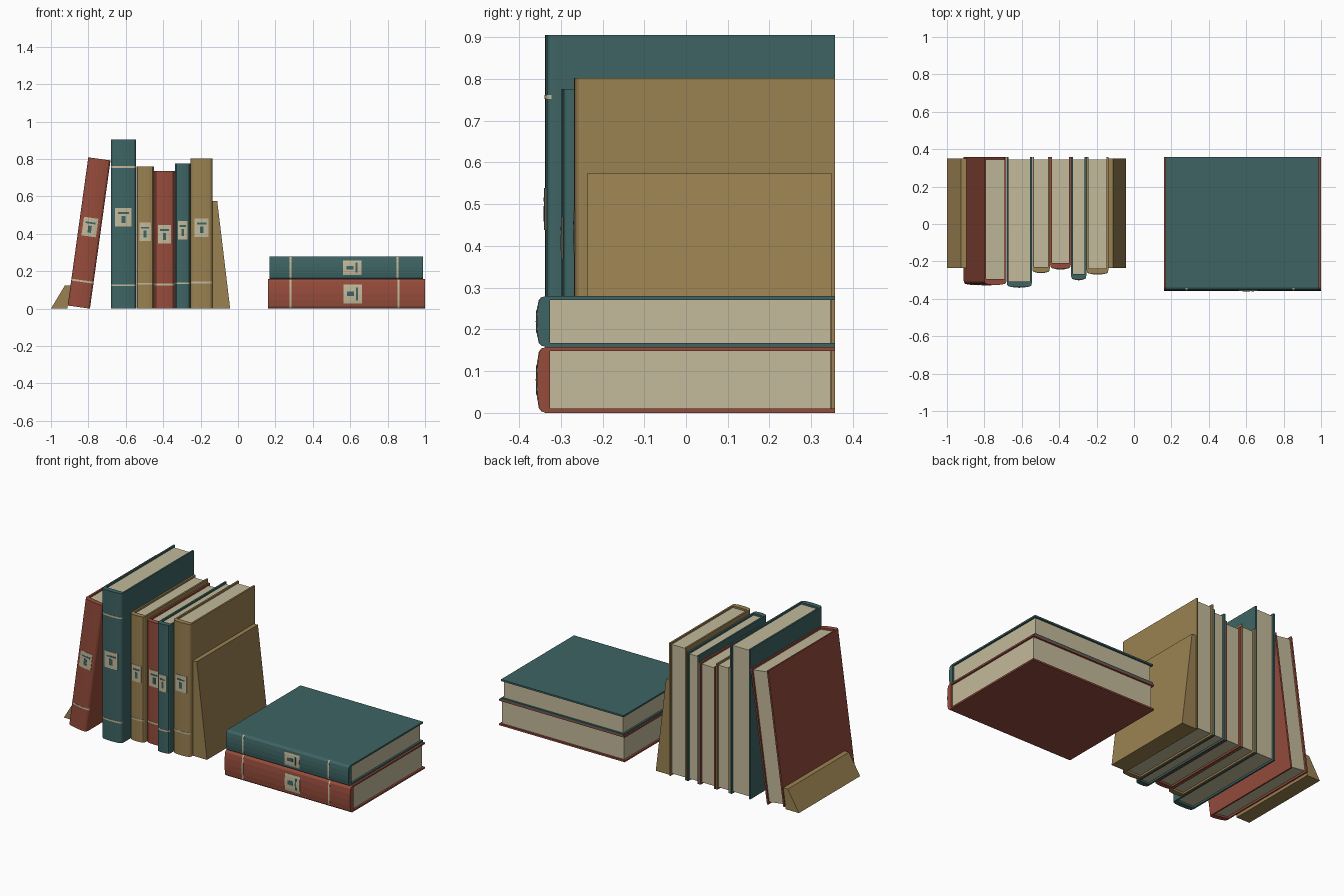
import bpy, math

if "Cube" in bpy.data.objects:
    bpy.data.objects.remove(bpy.data.objects["Cube"])


def srgb(h):
    c = [int(h[i:i + 2], 16) / 255 for i in (0, 2, 4)]
    return [v / 12.92 if v <= 0.04045 else ((v + 0.055) / 1.055) ** 2.4 for v in c] + [1]


def material(name, h):
    m = bpy.data.materials.new(name)
    m.diffuse_color = srgb(h)
    m.use_nodes = True
    m.node_tree.nodes["Principled BSDF"].inputs["Base Color"].default_value = m.diffuse_color
    return m


teal = material("teal cloth", "3e6464")
red = material("red cloth", "964c3c")
khaki = material("khaki cloth", "9a8151")
cream = material("cream paper", "c3ba9b")

BOARD = 0.01     # cover thickness
LIP = 0.011      # how far the covers overhang the pages
BULGE = 0.021    # rounding depth of the spine
CURVE = [(-1, 0), (-0.95, 0.45), (-0.84, 0.75), (-0.45, 0.94), (0, 1),
         (0.45, 0.94), (0.84, 0.75), (0.95, 0.45), (1, 0)]


def prism(name, outline, a, b, mat, axis="z"):
    """Extrude an outline from a to b along z (xy outline) or y (xz outline)."""
    n = len(outline)
    put = (lambda p, h: (p[0], p[1], h)) if axis == "z" else (lambda p, h: (p[0], h, p[1]))
    verts = [put(p, h) for h in (a, b) for p in outline]
    faces = [list(range(n))[::-1], list(range(n, 2 * n))]
    faces += [(i, (i + 1) % n, n + (i + 1) % n, n + i) for i in range(n)]
    if axis == "y":
        faces = [list(f)[::-1] for f in faces]
    me = bpy.data.meshes.new(name)
    me.from_pydata(verts, [], faces)
    me.materials.append(mat)
    ob = bpy.data.objects.new(name, me)
    bpy.context.collection.objects.link(ob)
    return ob


def rect(x0, x1, y0, y1):
    return [(x0, y0), (x1, y0), (x1, y1), (x0, y1)]


def bulge(u):
    """Spine rounding at u = -1..1 across the thickness."""
    for (u0, b0), (u1, b1) in zip(CURVE, CURVE[1:]):
        if u <= u1:
            return (b0 + (b1 - b0) * (u - u0) / (u1 - u0)) * BULGE
    return 0


def book(name, mat, thick, height, front, loc, angle, bands, mark):
    """Upright book centred on x, spine towards -y; then tilted about y."""
    h, back = thick / 2, 0.357
    hinge = front + BULGE
    parts = []

    def patch(part, u, z0, z1, lift, m):
        # thin plate following the curve of the spine
        us = [-u] + [c[0] for c in CURVE if -u < c[0] < u] + [u]
        outer = [(v * h, hinge - bulge(v) - lift) for v in us]
        inner = [(v * h, hinge - bulge(v) + 0.002) for v in reversed(us)]
        parts.append(prism(name + part, outer + inner, z0, z1, m))

    # covers, pages and rounded spine
    for side, s in (("left", -1), ("right", 1)):
        xs = sorted((s * h, s * (h - BOARD)))
        parts.append(prism(f"{name}_{side}_cover", rect(*xs, hinge, back), 0, height, mat))
    inner_y = hinge + 0.01
    parts.append(prism(name + "_pages", rect(-h + BOARD, h - BOARD, inner_y, back - LIP),
                       LIP, height - LIP, cream))
    spine = [(u * h, hinge - b * BULGE) for u, b in CURVE]
    spine += [(h - BOARD, hinge), (h - BOARD, inner_y), (-h + BOARD, inner_y), (-h + BOARD, hinge)]
    parts.append(prism(name + "_spine", spine, 0, height, mat))
    # bands across the spine
    for i, f in enumerate(bands):
        patch(f"_band_{i + 1}", 0.97, f * height - 0.005, f * height + 0.005, 0.0015, cream)
    # label with a bar and a block
    zc = 0.54 * height
    patch("_label", 0.65, zc - 0.05, zc + 0.05, 0.002, cream)
    patch("_label_bar", 0.44, zc + 0.018, zc + 0.027, 0.003, mark)
    patch("_label_block", 0.16, zc - 0.03, zc + 0.007, 0.003, mark)
    for ob in parts:
        ob.location = loc
        ob.rotation_euler = (0, angle, 0)


# row of standing books: name, colour, left, right, height, front, bands
row = [("tall_teal_book", teal, -0.680, -0.546, 0.905, -0.338, (0.138, 0.836)),
       ("first_khaki_book", khaki, -0.544, -0.450, 0.760, -0.260, (0.175,)),
       ("short_red_book", red, -0.448, -0.338, 0.737, -0.240, (0.175,)),
       ("thin_teal_book", teal, -0.336, -0.255, 0.776, -0.298, (0.175,)),
       ("last_khaki_book", khaki, -0.253, -0.137, 0.802, -0.268, (0.175,))]
for name, mat, x0, x1, height, front, bands in row:
    book(name, mat, x1 - x0, height, front, ((x0 + x1) / 2, 0, 0), 0, bands, teal)

# leaning book
tilt = math.radians(7.9)
book("leaning_red_book", red, 0.12, 0.80, -0.326,
     (-0.851, 0, 0.06 * math.sin(tilt)), tilt, (0.175,), teal)

# two books lying flat
quarter = math.pi / 2
book("lower_red_book", red, 0.158, 0.84, -0.357, (0.16, 0, 0.079), quarter, (0.143, 0.83), teal)
book("upper_teal_book", teal, 0.122, 0.82, -0.357, (0.168, 0, 0.219), quarter, (0.138, 0.836), teal)

# wedge bookends
prism("right_bookend", [(-0.137, 0), (-0.042, 0), (-0.111, 0.575), (-0.137, 0.575)],
      -0.236, 0.349, khaki, "y")
prism("left_bookend", [(-1, 0), (-0.912, 0), (-0.895, 0.125), (-0.925, 0.125)],
      -0.236, 0.349, khaki, "y")
